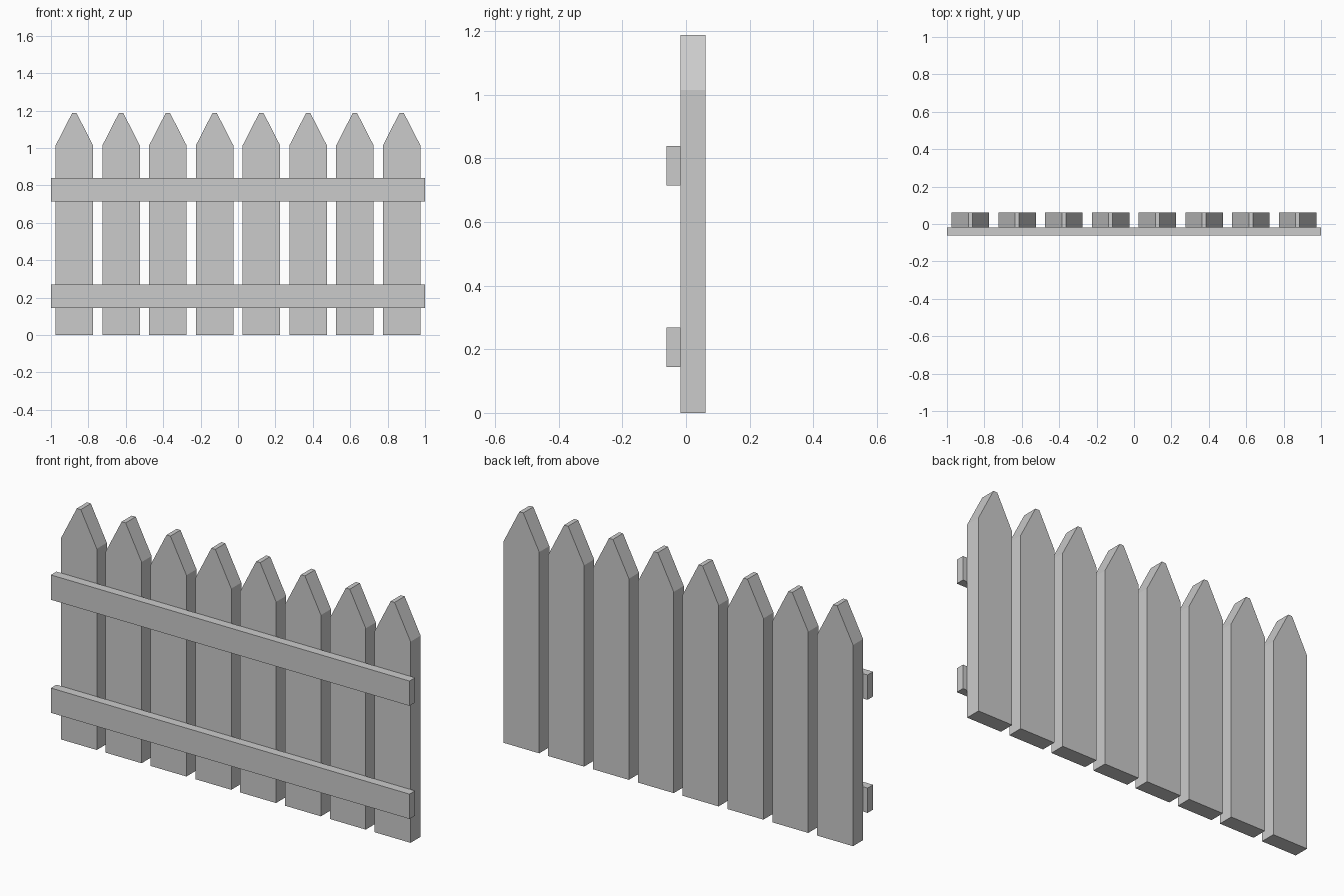
import bpy

if "Cube" in bpy.data.objects:
    bpy.data.objects.remove(bpy.data.objects["Cube"])


def extrude_profile(name, profile, y0, y1):
    """Solid made from an x-z outline (counter-clockwise from the front)."""
    n = len(profile)
    verts = [(x, y, z) for y in (y0, y1) for x, z in profile]
    faces = [tuple(range(n)), tuple(range(2 * n - 1, n - 1, -1))]
    faces += [(i, i + n, (i + 1) % n + n, (i + 1) % n) for i in range(n)]
    mesh = bpy.data.meshes.new(name)
    mesh.from_pydata(verts, [], faces)
    obj = bpy.data.objects.new(name, mesh)
    bpy.context.collection.objects.link(obj)
    return obj


FRONT, JOINT, BACK = -0.062, -0.018, 0.062

# Pointed pickets with small blunt tips
half, tip, shoulder, top = 0.1, 0.011, 1.014, 1.188
picket = [(-half, 0), (half, 0), (half, shoulder),
          (tip, top), (-tip, top), (-half, shoulder)]
for i in range(8):
    obj = extrude_profile(f"picket_{i + 1}", picket, JOINT, BACK)
    obj.location.x = -0.875 + 0.25 * i

# Horizontal rails across the front
for name, z0, z1 in (("lower_rail", 0.144, 0.269), ("upper_rail", 0.714, 0.839)):
    extrude_profile(name, [(-1, z0), (1, z0), (1, z1), (-1, z1)], FRONT, JOINT)
